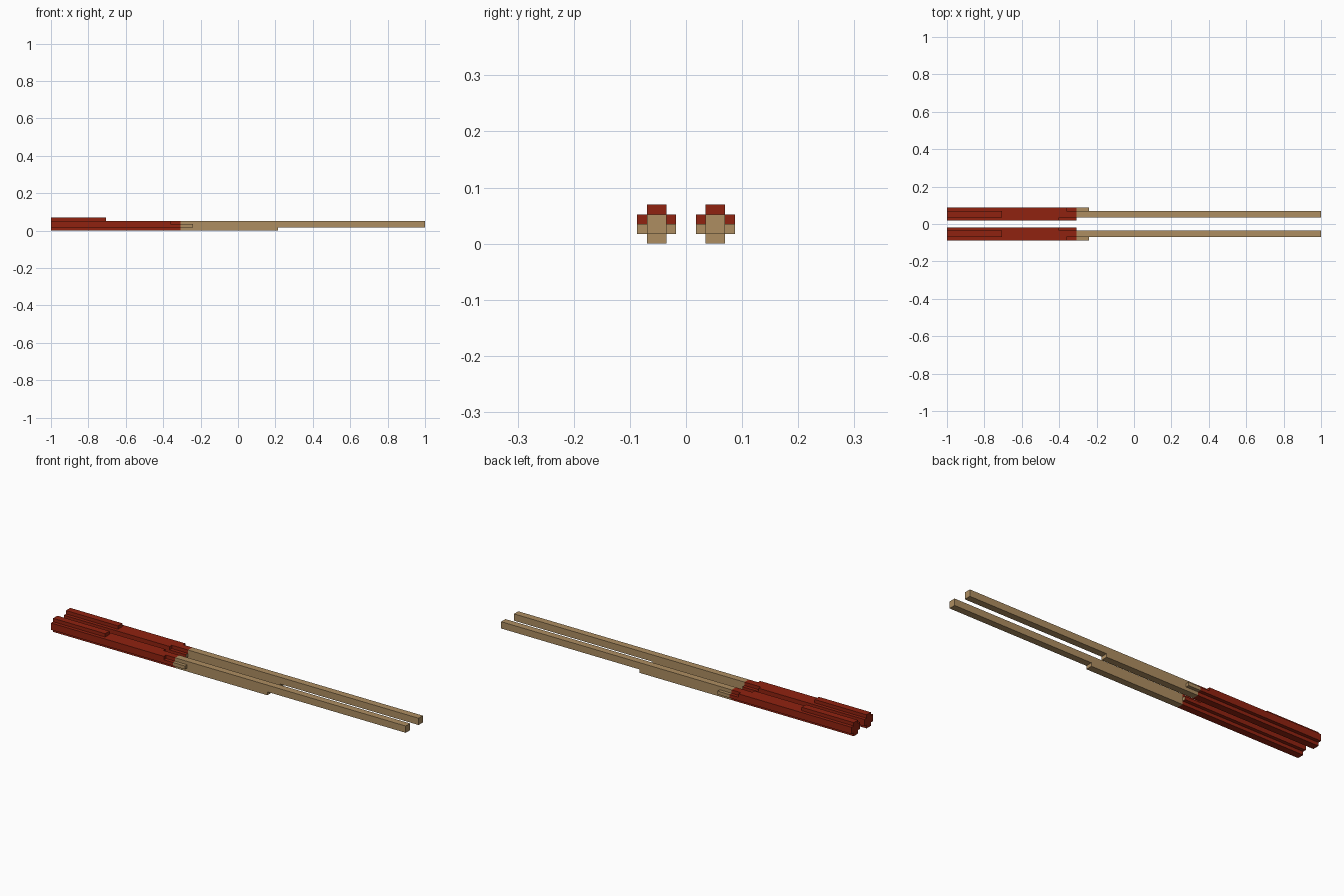
import bpy, bmesh
from mathutils import Vector

if "Cube" in bpy.data.objects:
    bpy.data.objects.remove(bpy.data.objects["Cube"], do_unlink=True)

U = 0.0174        # thickness of one square strip
BACK = -1.0       # handle end
PAINT_END = -0.308


def make_material(name, color):
    m = bpy.data.materials.new(name)
    m.use_nodes = True
    m.diffuse_color = color
    m.node_tree.nodes["Principled BSDF"].inputs["Base Color"].default_value = color
    return m


RED = make_material("red_lacquer", (0.28, 0.016, 0.005, 1))
WOOD = make_material("bare_wood", (0.42, 0.27, 0.12, 1))


def strip(name, side, x_end, y, z):
    """Bar from the handle end to x_end; y and z are ranges in strip units."""
    lo = Vector((BACK, y[0] * U, z[0] * U))
    hi = Vector((x_end, y[1] * U, z[1] * U))
    bm = bmesh.new()
    bmesh.ops.create_cube(bm, size=1)
    for v in bm.verts:
        v.co = Vector([a + (b - a) * (c + 0.5) for a, b, c in zip(lo, hi, v.co)])
        v.co.y *= side
    # Split at the edge of the paint and colour each half
    bmesh.ops.bisect_plane(bm, geom=bm.verts[:] + bm.edges[:] + bm.faces[:],
                           plane_co=(PAINT_END, 0, 0), plane_no=(1, 0, 0))
    bmesh.ops.recalc_face_normals(bm, faces=bm.faces)
    for f in bm.faces:
        f.material_index = int(f.calc_center_median().x > PAINT_END)
    me = bpy.data.meshes.new(name)
    bm.to_mesh(me)
    bm.free()
    me.materials.append(RED)
    me.materials.append(WOOD)
    ob = bpy.data.objects.new(name, me)
    bpy.context.collection.objects.link(ob)


# Two mirrored sticks, each a square shaft with stepped strips around it
for label, side in (("left", -1), ("right", 1)):
    strip(label + "_shaft", side, 1.0, (2, 4), (1, 3))
    strip(label + "_bottom_strip", side, 0.215, (2, 4), (0, 1))
    strip(label + "_top_strip", side, -0.705, (2, 4), (3, 4))
    strip(label + "_outer_upper_strip", side, -0.36, (4, 5), (2, 3))
    strip(label + "_outer_lower_strip", side, -0.24, (4, 5), (1, 2))
    strip(label + "_inner_upper_strip", side, -0.40, (1, 2), (2, 3))
    strip(label + "_inner_lower_strip", side, PAINT_END, (1, 2), (1, 2))
